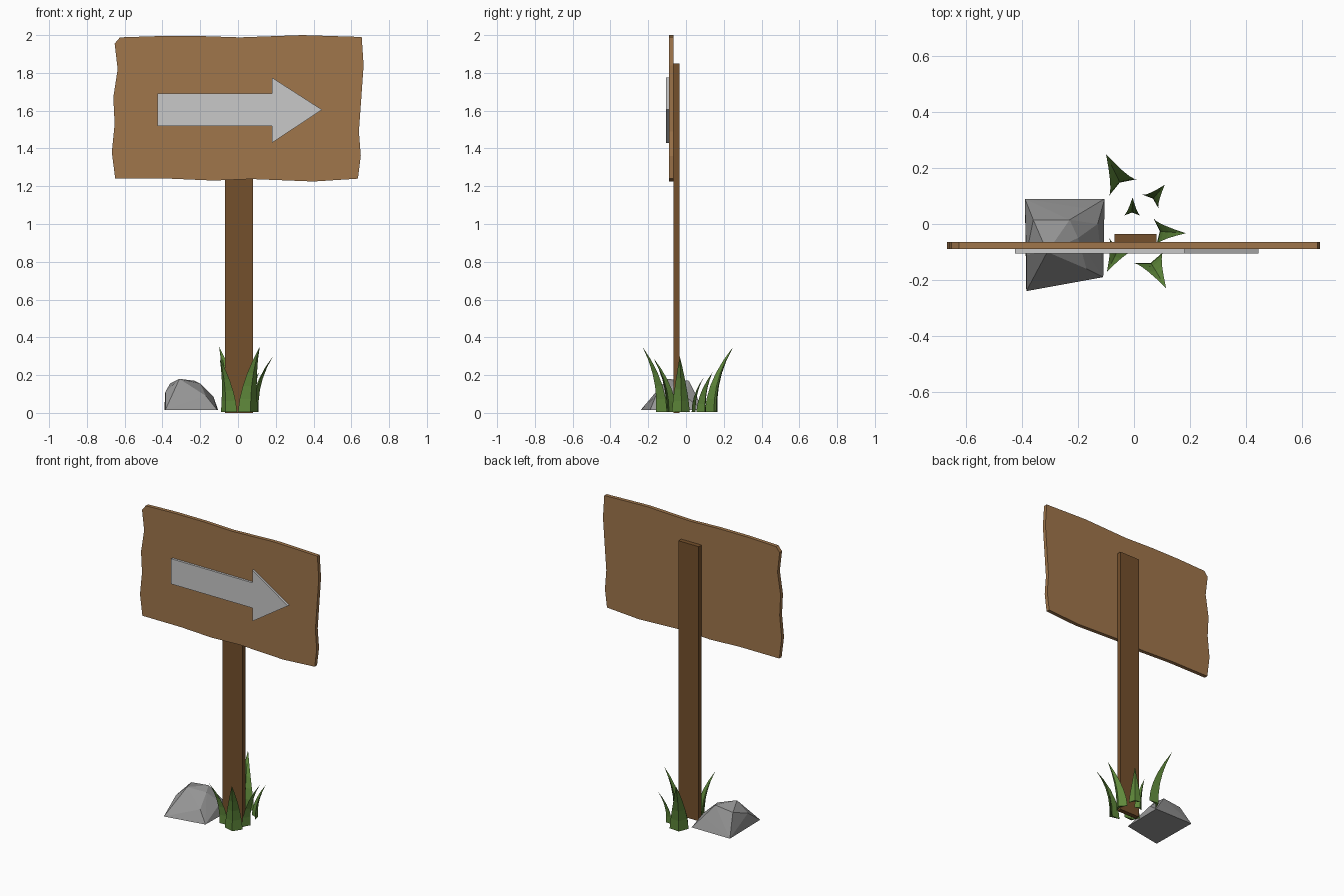
import bpy, bmesh
from mathutils import Vector

cube = bpy.data.objects.get("Cube")
if cube:
    bpy.data.objects.remove(cube, do_unlink=True)


def material(name, rgb):
    m = bpy.data.materials.new(name)
    m.use_nodes = True
    m.diffuse_color = (*rgb, 1)
    bsdf = next(n for n in m.node_tree.nodes if n.type == 'BSDF_PRINCIPLED')
    bsdf.inputs["Base Color"].default_value = (*rgb, 1)
    bsdf.inputs["Roughness"].default_value = 0.9
    return m


light_wood = material("light wood", (0.35, 0.18, 0.07))
dark_wood = material("dark wood", (0.175, 0.08, 0.025))
pale_grey = material("pale grey", (0.58, 0.58, 0.58))
stone_grey = material("stone grey", (0.31, 0.31, 0.31))
grass_green = material("grass green", (0.115, 0.25, 0.043))


def finish(name, bm, mat):
    bmesh.ops.recalc_face_normals(bm, faces=bm.faces)
    mesh = bpy.data.meshes.new(name)
    bm.to_mesh(mesh)
    bm.free()
    mesh.materials.append(mat)
    obj = bpy.data.objects.new(name, mesh)
    bpy.context.collection.objects.link(obj)
    return obj


def slab(name, outline, front, back, mat):
    """Extrude an x-z outline from y = front to y = back."""
    bm = bmesh.new()
    face = bm.faces.new([bm.verts.new((x, front, z)) for x, z in outline])
    ext = bmesh.ops.extrude_face_region(bm, geom=[face], use_keep_orig=True)
    verts = [g for g in ext["geom"] if isinstance(g, bmesh.types.BMVert)]
    bmesh.ops.translate(bm, verts=verts, vec=(0, back - front, 0))
    return finish(name, bm, mat)


# Post
slab("post", [(-0.07, 0), (0.08, 0), (0.08, 1.85), (-0.07, 1.85)],
     -0.065, -0.035, dark_wood)

# Board with rough-cut edges
bottom = [(-0.65, 1.24), (-0.36, 1.24), (-0.13, 1.23), (0.07, 1.238), (0.4, 1.225)]
right = [(0.635, 1.24), (0.65, 1.36), (0.64, 1.49), (0.653, 1.67), (0.665, 1.84)]
top = [(0.655, 1.99), (0.34, 2.0), (0.01, 1.988), (-0.2, 1.995), (-0.41, 1.995)]
left = [(-0.625, 1.988), (-0.653, 1.955), (-0.637, 1.82), (-0.66, 1.67),
        (-0.653, 1.53), (-0.668, 1.38)]
slab("board", bottom + right + top + left, -0.09, -0.065, light_wood)

# Arrow
slab("arrow", [(-0.425, 1.52), (0.18, 1.52), (0.18, 1.43), (0.445, 1.605),
               (0.18, 1.775), (0.18, 1.69), (-0.425, 1.69)],
     -0.105, -0.09, pale_grey)

# Rock: faceted hull
bm = bmesh.new()
for p in [(-0.385, -0.24, 0.015), (-0.11, -0.19, 0.015), (-0.105, 0.09, 0.015),
          (-0.39, 0.09, 0.015), (-0.385, -0.11, 0.11), (-0.36, 0.015, 0.155),
          (-0.31, -0.1, 0.18), (-0.23, 0.015, 0.17), (-0.2, -0.05, 0.155),
          (-0.17, -0.16, 0.09), (-0.13, 0.0, 0.085), (-0.17, 0.055, 0.09)]:
    bm.verts.new(p)
hull = bmesh.ops.convex_hull(bm, input=bm.verts)
loose = set(hull["geom_interior"] + hull["geom_unused"])
bmesh.ops.delete(bm, geom=[g for g in loose if isinstance(g, bmesh.types.BMVert)],
                 context='VERTS')
finish("rock", bm, stone_grey)


# Grass: chevron-section blades that taper and bend outwards
def blade(name, end_a, end_b, tip, height, steps=5):
    a, b, tip = Vector(end_a), Vector(end_b), Vector(tip)
    mid = (a + b) / 2
    across = b - a
    out = Vector((-across.y, across.x))
    if out.dot(tip - mid) < 0:
        out = -out
    section = [a - mid, out * 0.36, b - mid, out * 0.18]
    bm = bmesh.new()
    rings = []
    for i in range(steps):
        t = i / steps
        centre = mid + (tip - mid) * t ** 2
        size = 1 - t ** 1.3
        rings.append([bm.verts.new((*(centre + p * size), 0.005 + height * t))
                      for p in section])
    bm.faces.new(rings[0])
    point = bm.verts.new((*tip, 0.005 + height))
    for k in range(4):
        n = (k + 1) % 4
        for low, high in zip(rings, rings[1:]):
            bm.faces.new((low[k], low[n], high[n], high[k]))
        bm.faces.new((rings[-1][k], rings[-1][n], point))
    finish(name, bm, grass_green)


blade("grass_back_right", (0.01, 0.16), (-0.09, 0.10), (-0.10, 0.25), 0.345)
blade("grass_back_left", (0.03, 0.105), (0.088, 0.055), (0.11, 0.14), 0.21)
blade("grass_back_middle", (-0.037, 0.03), (0.023, 0.03), (-0.005, 0.095), 0.185)
blade("grass_left", (0.07, 0.02), (0.08, -0.075), (0.185, -0.033), 0.295)
blade("grass_front_left", (0.0, -0.14), (0.105, -0.10), (0.115, -0.23), 0.345)
blade("grass_front_right", (-0.005, -0.10), (-0.09, -0.05), (-0.097, -0.172), 0.285)
